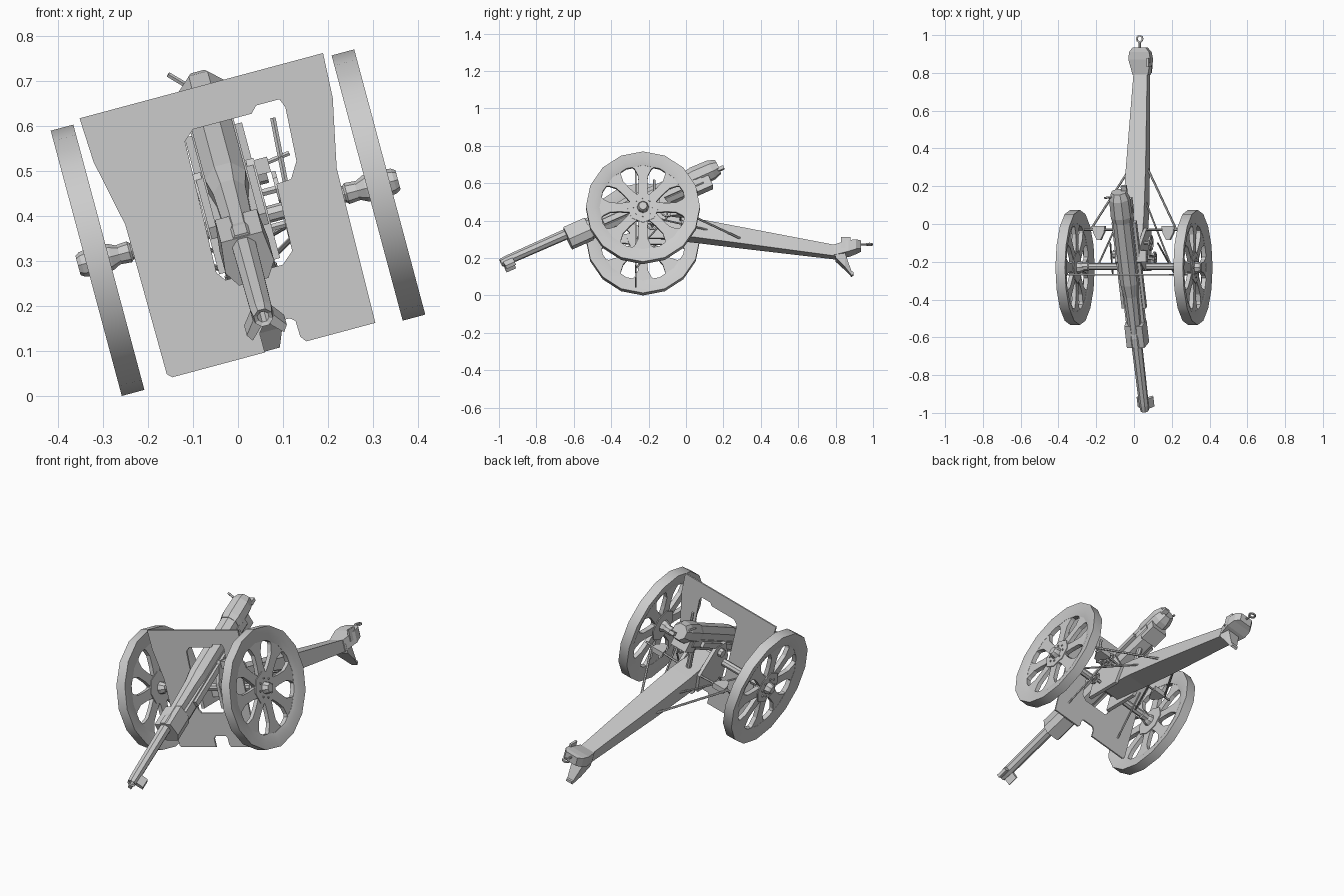
import bpy, bmesh
from math import radians, cos, sin, pi
from mathutils import Matrix, Vector

if "Cube" in bpy.data.objects:
    bpy.data.objects.remove(bpy.data.objects["Cube"])

# The whole gun leans sideways; W is the carriage frame (origin at the axle), G the tilted barrel frame
W = Matrix.Translation((0, 0, .385)) @ Matrix.Rotation(radians(-15), 4, 'Y')
G = W @ Matrix.Translation((0, -.23, .129)) @ Matrix.Rotation(radians(24.6), 4, 'X')
TO_X = Matrix.Rotation(radians(-90), 4, 'Z')
TO_Z = Matrix.Rotation(radians(90), 4, 'X')


def finish(name, bm, mat, smooth=False):
    bmesh.ops.recalc_face_normals(bm, faces=bm.faces)
    me = bpy.data.meshes.new(name)
    bm.to_mesh(me)
    bm.free()
    ob = bpy.data.objects.new(name, me)
    bpy.context.collection.objects.link(ob)
    ob.matrix_world = mat
    if smooth:
        bpy.ops.object.select_all(action='DESELECT')
        ob.select_set(True)
        bpy.context.view_layer.objects.active = ob
        bpy.ops.object.shade_smooth_by_angle(angle=radians(30))
    return ob


def prism(name, plane, loops, a, b, mat=W):
    """Outline (first loop) with optional holes, extruded from a to b across the plane."""
    put = {'xz': lambda p, d: (p[0], d, p[1]),
           'yz': lambda p, d: (d, p[0], p[1]),
           'xy': lambda p, d: (p[0], p[1], d)}[plane]
    bm = bmesh.new()
    edges = []
    for pts in loops:
        vs = [bm.verts.new(put(p, a)) for p in pts]
        edges += [bm.edges.new((vs[i - 1], vs[i])) for i in range(len(vs))]
    bmesh.ops.triangle_fill(bm, use_beauty=True, edges=edges)
    ext = bmesh.ops.extrude_face_region(bm, geom=bm.faces[:], use_keep_orig=True)
    move = Vector(put((0, 0), b - a))
    bmesh.ops.translate(bm, vec=move, verts=[v for v in ext['geom'] if isinstance(v, bmesh.types.BMVert)])
    return finish(name, bm, mat)


def lathe(name, profile, sides, mat, closed=False, smooth=False, turn=0):
    """Spin (position, radius) points around the local y axis."""
    bm = bmesh.new()
    rings = [[bm.verts.new((r * cos(2 * pi * (i + turn) / sides), y, r * sin(2 * pi * (i + turn) / sides)))
              for i in range(sides)] for y, r in profile]
    pairs = list(zip(rings, rings[1:])) + ([(rings[-1], rings[0])] if closed else [])
    for p, q in pairs:
        for i in range(sides):
            j = (i + 1) % sides
            bm.faces.new((p[i], p[j], q[j], q[i]))
    if not closed:
        bm.faces.new(rings[0])
        bm.faces.new(rings[-1])
    return finish(name, bm, mat, smooth)


def rod(name, a, b, r, sides=6, mat=W):
    a, b = Vector(a), Vector(b)
    rot = (b - a).to_track_quat('Y', 'Z').to_matrix().to_4x4()
    return lathe(name, [(0, r), ((b - a).length, r)], sides, mat @ Matrix.Translation(a) @ rot)


def box(name, lo, hi, mat=W):
    return prism(name, 'xy', [[(lo[0], lo[1]), (hi[0], lo[1]), (hi[0], hi[1]), (lo[0], hi[1])]], lo[2], hi[2], mat)


def loft(name, sections, mat=W):
    """Join rectangular sections (y, half width, bottom, top)."""
    bm = bmesh.new()
    rs = [[bm.verts.new(p) for p in ((-w, y, lo), (w, y, lo), (w, y, hi), (-w, y, hi))] for y, w, lo, hi in sections]
    for p, q in zip(rs, rs[1:]):
        for i in range(4):
            bm.faces.new((p[i - 1], p[i], q[i], q[i - 1]))
    bm.faces.new(rs[0])
    bm.faces.new(rs[-1])
    return finish(name, bm, mat)


# Wheels: rim, flared spokes, hub plate, bolts and cap
for side, s in (('left', -1), ('right', 1)):
    C = W @ Matrix.Translation((.323 * s, -.23, 0)) @ Matrix.Scale(s, 4, (1, 0, 0))
    A = C @ TO_X
    lathe(side + '_wheel_rim', [(-.026, .305), (.026, .305), (.022, .262), (.012, .232), (-.012, .232), (-.022, .262)],
          16, A, closed=True, smooth=True)
    for k in range(8):
        R = C @ Matrix.Rotation(k * pi / 4, 4, 'X')
        prism(f'{side}_spoke_{k}', 'yz', [[(-.028, .065), (.028, .065), (.024, .12), (.026, .175), (.045, .212),
              (.07, .232), (-.07, .232), (-.045, .212), (-.026, .175), (-.024, .12)]], -.011, .011, R)
        rod(f'{side}_hub_bolt_{k}', (.01, .05 * cos(k * pi / 4), .05 * sin(k * pi / 4)),
            (.021, .05 * cos(k * pi / 4), .05 * sin(k * pi / 4)), .005, 5, C)
    lathe(side + '_hub', [(-.05, .02), (-.03, .03), (-.015, .032), (-.015, .085), (.015, .085), (.015, .032),
                          (.036, .028), (.045, .022)], 8, A)

# Axle with tapered ends
lathe('axle', [(-.3, .02), (-.25, .024), (-.245, .019), (.245, .019), (.25, .024), (.3, .02)], 8,
      W @ Matrix.Translation((0, -.225, 0)) @ TO_X)

# Shield with gun opening and bottom notch
prism('shield', 'xz', [
    [(-.28, .315), (.28, .315), (.275, .213), (.243, .06), (.237, -.294), (.078, -.294), (.068, -.28), (.067, -.244),
     (.056, -.235), (-.005, -.235), (-.017, -.25), (-.017, -.294), (-.23, -.294), (-.24, -.284), (-.243, .06),
     (-.275, .213)],
    [(-.067, .205), (-.043, .226), (.092, .226), (.106, .241), (.16, .241), (.168, .22), (.161, .099), (.139, .063),
     (.105, .061), (.1, -.092), (.072, -.116), (-.06, -.116), (-.075, -.095)]], -.272, -.264)

# Trail: tapering box beam, end block, spade, towing eye
loft('trail', [(-.17, .05, -.07, .05), (.05, .058, -.092, .013), (.3, .054, -.125, -.035), (.84, .036, -.195, -.137)])
loft('trail_end_block', [(.79, .042, -.185, -.128), (.87, .06, -.17, -.108), (.91, .055, -.155, -.103),
                         (.935, .035, -.148, -.103)])
loft('spade_arm', [(.80, .045, -.2, -.15), (.85, .035, -.25, -.17), (.885, .018, -.292, -.27), (.895, .016, -.285, -.272)])
rod('towing_bar', (0, .92, -.116), (0, .968, -.116), .006)
lathe('towing_eye', [(-.004, .012), (.004, .012), (.004, .02), (-.004, .02)], 10,
      W @ Matrix.Translation((0, .98, -.116)) @ TO_Z, closed=True)
box('trail_hand_grip', (.045, .83, -.15), (.056, .88, -.09))

# Carriage saddle around the trunnions
for side, s in (('left', -1), ('right', 1)):
    x0, x1 = sorted((.052 * s, .07 * s))
    prism(side + '_cheek', 'yz', [[(-.25, -.1), (-.04, -.1), (-.02, .0), (-.12, .13), (-.2, .13), (-.25, .03)]], x0, x1)
    rod(side + '_trunnion', (.045 * s, -.16, .09), (.09 * s, -.16, .09), .022, 8)
    # Trail braces, crossbar and crew seats
    rod(side + '_trail_brace', (.045 * s, .3, -.1), (.235 * s, -.03, .01), .006)
    rod(side + '_axle_brace', (.05 * s, .12, -.05), (.2 * s, -.22, -.01), .005)
    rod(side + '_seat_bar', (.05 * s, -.03, 0), (.27 * s, -.03, .01), .006)
    prism(side + '_seat', 'xy', [[(.155 * s, -.01), (.225 * s, -.01), (.22 * s, -.045), (.2 * s, -.085),
                                  (.18 * s, -.085), (.16 * s, -.045)]], -.01, .018)
    rod(side + '_shield_stay', (.17 * s, -.265, -.2), (.13 * s, -.1, 0), .005)

# Barrel with bore, jacket and breech
lathe('barrel', [(-.77, .013), (-.83, .013), (-.835, .022), (-.8, .026), (-.45, .029), (-.45, .038), (-.4, .038),
                 (-.38, .034), (-.16, .04), (-.09, .05), (.3, .05)], 8, G, turn=.5)
lathe('breech', [(.27, .052), (.3, .058), (.4, .056), (.44, .042)], 8, G, turn=.5)
for side, s in (('left', -1), ('right', 1)):
    prism(side + '_muzzle_lug', 'xz', [[(.008 * s, -.012), (.024 * s, -.005), (.046 * s, -.036), (.036 * s, -.052),
                                        (.012 * s, -.026)]], -.825, -.77, G)
rod('breech_lever', (-.03, .42, .02), (-.065, .43, .055), .006, 5, G)
box('breech_handle', (.01, .43, -.03), (.04, .465, -.012), G)

# Cradle under the barrel
prism('cradle', 'xz', [[(-.05, -.015), (.05, -.015), (.05, -.055), (.03, -.078), (-.03, -.078), (-.05, -.055)]],
      -.44, .33, G)
prism('cradle_front_cap', 'xz', [[(-.048, .03), (.048, .03), (.056, -.045), (.034, -.083), (-.034, -.083),
                                  (-.056, -.045)]], -.455, -.33, G)
box('cradle_rear_block', (-.045, .28, -.09), (.045, .37, -.03), G)
for side, s in (('left', -1), ('right', 1)):
    x0, x1 = sorted((.045 * s, .066 * s))
    box(side + '_cradle_rail', (x0, -.25, -.05), (x1, .25, -.022), G)

# Elevating gear, handwheels and sight
rod('elevating_screw', (0, -.02, -.03), (0, 0, .17), .014, 8)
for name, y, z, r in (('elevating', -.1, .05, .042), ('traversing', -.18, -.03, .034)):
    P = W @ Matrix.Translation((.105, y, z)) @ TO_X
    lathe(name + '_handwheel', [(-.005, r - .008), (.005, r - .008), (.005, r), (-.005, r)], 10, P, closed=True)
    rod(name + '_shaft', (.05, y, z), (.115, y, z), .009)
    for k in range(2):
        d = (r - .004) * cos(k * pi / 2), (r - .004) * sin(k * pi / 2)
        rod(f'{name}_wheel_bar_{k}', (.105, y - d[0], z - d[1]), (.105, y + d[0], z + d[1]), .004, 5)
box('sight_bracket', (.06, -.2, .09), (.1, -.14, .125))
rod('sight_post', (.125, -.17, .06), (.135, -.17, .205), .007)
rod('sight_arm', (.08, -.17, .11), (.15, -.17, .12), .006)
